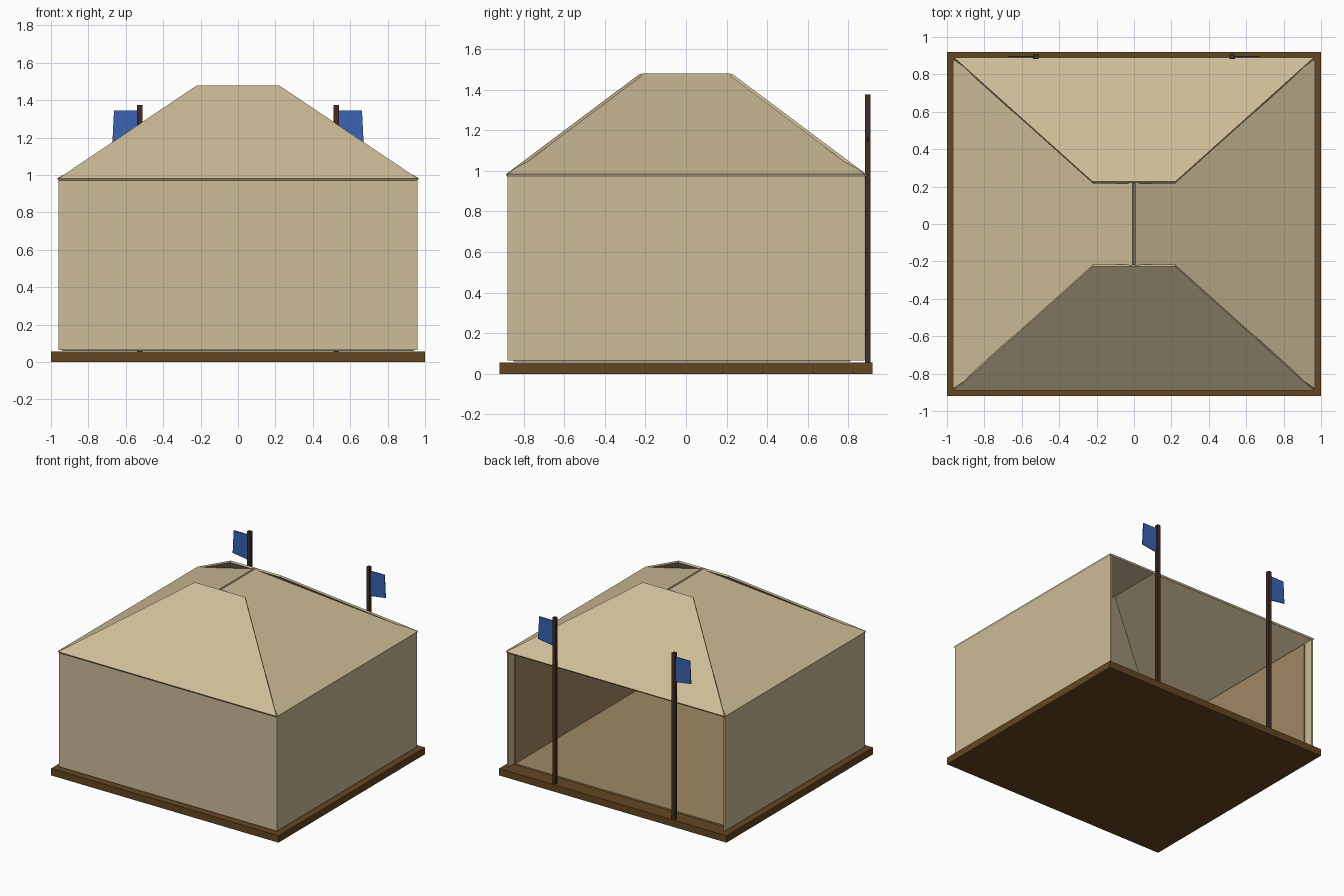
import bpy
import bmesh
from mathutils import Vector

if "Cube" in bpy.data.objects:
    bpy.data.objects.remove(bpy.data.objects["Cube"], do_unlink=True)


def material(name, hex_code):
    """Flat colour from an sRGB hex code, stored as linear."""
    channels = [int(hex_code[i:i + 2], 16) / 255 for i in (0, 2, 4)]
    linear = [((c + 0.055) / 1.055) ** 2.4 for c in channels] + [1]
    mat = bpy.data.materials.new(name)
    mat.use_nodes = True
    mat.diffuse_color = linear
    bsdf = mat.node_tree.nodes["Principled BSDF"]
    bsdf.inputs["Base Color"].default_value = linear
    bsdf.inputs["Roughness"].default_value = 0.9
    return mat


canvas = material("tan canvas", "cdbc97")
lining = material("inner lining", "a08964")
timber = material("brown timber", "644621")
dark_wood = material("dark pole wood", "432c22")
blue = material("blue cloth", "3a62b2")


def slab(name, corners, offset, mat):
    """Solid made by pushing a flat outline along an offset."""
    bm = bmesh.new()
    face = bm.faces.new([bm.verts.new(c) for c in corners])
    new = bmesh.ops.extrude_face_region(bm, geom=[face], use_keep_orig=True)
    verts = [g for g in new["geom"] if isinstance(g, bmesh.types.BMVert)]
    bmesh.ops.translate(bm, verts=verts, vec=offset)
    bmesh.ops.recalc_face_normals(bm, faces=bm.faces)
    mesh = bpy.data.meshes.new(name)
    bm.to_mesh(mesh)
    bm.free()
    mesh.materials.append(mat)
    obj = bpy.data.objects.new(name, mesh)
    bpy.context.collection.objects.link(obj)
    return obj


def box(name, low, high, mat):
    (x0, y0, z0), (x1, y1, z1) = low, high
    outline = [(x0, y0, z0), (x1, y0, z0), (x1, y1, z0), (x0, y1, z0)]
    return slab(name, outline, (0, 0, z1 - z0), mat)


def roof_panel(name, corners):
    """Sloped sheet thickened outward along its own normal."""
    a, b, c = [Vector(p) for p in corners[:3]]
    normal = (b - a).cross(c - a).normalized()
    if normal.z < 0:
        normal.negate()
    slab(name, corners, normal * 0.015, canvas)


# Main sizes
half_x, half_y = 0.96, 0.88
wall_low, eave, ridge = 0.065, 0.97, 1.467
sheet = 0.015
lining_x, lining_y = 0.94, 0.81
peak = 0.217

# Timber platform
box("platform", (-1, -0.92, 0), (1, 0.92, 0.055), timber)

# Front wall and its lining; the back stays open
box("front_wall", (-half_x, -half_y, wall_low), (half_x, sheet - half_y, eave), canvas)
box("front_lining", (-lining_x, -0.86, wall_low), (lining_x, -0.85, 0.96), lining)
box("floor_cloth", (-lining_x, -0.85, 0.06), (lining_x, lining_y, 0.07), lining)

for side, s in (("left", 1), ("right", -1)):
    # Side wall and lining
    box(side + "_wall", (s * half_x, -half_y, wall_low),
        (s * (half_x - sheet), half_y, eave), canvas)
    box(side + "_lining", (s * lining_x, -0.85, wall_low),
        (s * (lining_x - 0.008), lining_y, 0.96), lining)

    # Side roof panel, reaching the middle ridge
    roof_panel(side + "_roof", [(s * half_x, -half_y, eave), (s * half_x, half_y, eave),
                                (0, peak, ridge), (0, -peak, ridge)])

    # Banner pole
    box(side + "_pole", (s * 0.511, 0.882, 0.055), (s * 0.539, 0.91, 1.375), dark_wood)

    # Banner with a slightly raised outer corner
    slab(side + "_banner", [(s * 0.535, 0.892, 1.345), (s * 0.663, 0.892, 1.345),
                            (s * 0.672, 0.892, 1.165), (s * 0.535, 0.892, 1.145)],
         (0, 0.007, 0), blue)

# Front and back roof panels, overlapping the side panels
for end, s in (("front", -1), ("back", 1)):
    roof_panel(end + "_roof", [(-half_x, s * half_y, eave), (half_x, s * half_y, eave),
                               (0.22, s * peak, ridge), (-0.22, s * peak, ridge)])
